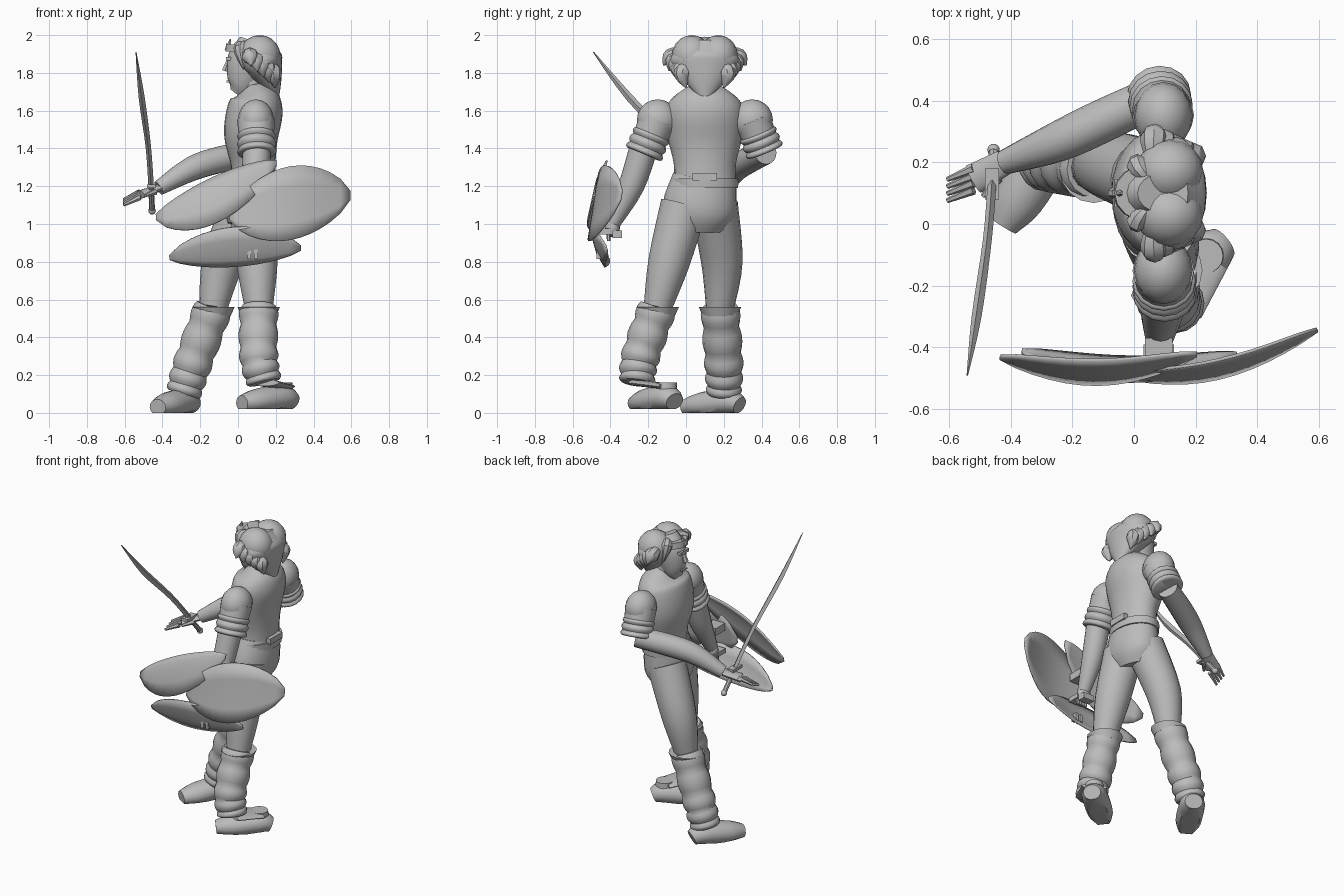
import bpy, bmesh, math
from mathutils import Vector, Matrix

default = bpy.data.objects.get("Cube")
if default:
    bpy.data.objects.remove(default, do_unlink=True)

grey = bpy.data.materials.new("plain_grey")
grey.use_nodes = True
colour = (0.5, 0.5, 0.5, 1)
grey.diffuse_color = colour
grey.node_tree.nodes["Principled BSDF"].inputs["Base Color"].default_value = colour

FORWARD, UP = Vector((1, 0, 0)), Vector((0, 0, 1))
MIDDLE = 0.1  # depth of the body's own centre line
parts = []


def finish(name, bm):
    """Turn a bmesh into a named grey object."""
    bmesh.ops.recalc_face_normals(bm, faces=bm.faces)
    mesh = bpy.data.meshes.new(name)
    bm.to_mesh(mesh)
    bm.free()
    mesh.materials.append(grey)
    obj = bpy.data.objects.new(name, mesh)
    bpy.context.collection.objects.link(obj)
    parts.append(obj)
    return obj


def skin(bm, rows, closed):
    """Join neighbouring rows of points with quads."""
    verts = [[bm.verts.new(point) for point in row] for row in rows]
    count = len(verts[0])
    for low, high in zip(verts, verts[1:]):
        for i in range(count if closed else count - 1):
            j = (i + 1) % count
            bm.faces.new((low[i], low[j], high[j], high[i]))
    return verts


def smooth_path(values, t):
    """Catmull-Rom curve through a list of vectors or numbers."""
    place = t * (len(values) - 1)
    i = min(int(place), len(values) - 2)
    f = place - i
    a, b = values[i], values[i + 1]
    before, after = values[max(i - 1, 0)], values[min(i + 2, len(values) - 1)]
    slope_a, slope_b = (b - before) / 2, (after - a) / 2
    ease = f * f * (3 - 2 * f)
    return (a + (b - a) * ease + slope_a * (f * (1 - f) ** 2) - slope_b * (f * f * (1 - f)))


def tube(name, path, radii, flat=1, up=FORWARD, bands=0, sides=16, floor=0):
    """Rounded limb along a curve; bands add bulging rolls, floor flattens its underside."""
    path = [Vector(p) for p in path]
    steps = bands * 5 if bands else 4 * (len(path) - 1)
    spine = [smooth_path(path, k / steps) for k in range(steps + 1)]
    rows = []
    for k, point in enumerate(spine):
        along = (spine[min(k + 1, steps)] - spine[max(k - 1, 0)]).normalized()
        across = along.cross(up).normalized()
        other = across.cross(along) * flat
        radius = smooth_path(radii, k / steps)
        if bands:
            radius *= 0.93 + 0.12 * math.sin(math.pi * (k % 5) / 5)
        row = []
        for side in range(sides):
            angle = math.tau * side / sides
            corner = point + radius * (across * math.cos(angle) + other * math.sin(angle))
            corner.z = max(corner.z, floor)
            row.append(corner)
        rows.append(row)
    bm = bmesh.new()
    verts = skin(bm, rows, True)
    bm.faces.new(verts[0])
    bm.faces.new(verts[-1])
    return finish(name, bm)


def placed(bm, name, centre, size):
    bm.transform(Matrix.Translation(centre) @ Matrix.Diagonal((*size, 1)))
    return finish(name, bm)


def ball(name, centre, size):
    bm = bmesh.new()
    bmesh.ops.create_uvsphere(bm, u_segments=16, v_segments=10, radius=1)
    return placed(bm, name, centre, size)


def box(name, centre, size):
    bm = bmesh.new()
    bmesh.ops.create_cube(bm, size=1)
    return placed(bm, name, centre, size)


def plate(name, tail, tip, rise, drop, lean):
    """Bowed leaf-shaped shield plate between two blunt ends."""
    tail, tip = Vector(tail), Vector(tip)
    rows = []
    for k in range(13):
        t = 0.01 + 0.98 * k / 12
        width = math.sin(math.pi * t) ** 0.6
        row = []
        for s in (-1, -0.5, 0, 0.5, 1):
            point = tail.lerp(tip, t)
            point.y += lean * s * width - 0.055 * math.sin(math.pi * t)
            point.z += s * width * (rise if s > 0 else drop)
            row.append(point)
        rows.append(row)
    bm = bmesh.new()
    skin(bm, rows, False)
    thick = finish(name, bm).modifiers.new("thickness", "SOLIDIFY")
    thick.thickness = 0.01
    thick.offset = 0


def on_spine(*points):
    """Points given as x and z on the body's centre line."""
    return [Vector((x, MIDDLE, z)) for x, z in points]


# Torso, hips, belt and neck
tube("torso", on_spine((.08, 1.2), (.08, 1.32), (.07, 1.47), (.09, 1.6), (.1, 1.67), (.09, 1.74)),
     (.165, .165, .2, .205, .17, .07), flat=.72, sides=24)
tube("hips", [(.05, .06, .98), (.07, .07, 1.08), (.08, MIDDLE, 1.24)], (.15, .195, .17), flat=.72, sides=24)
tube("belt", on_spine((.08, 1.19), (.08, 1.24)), (.176, .178), flat=.76, sides=24)
box("back_buckle", (.205, MIDDLE, 1.25), (.03, .13, .04))
tube("neck", on_spine((.1, 1.6), (.06, 1.78)), (.07, .06))

# Legs: smooth thighs and rolled gaiters
legs = {
    "left": [Vector(p) for p in ((.08, -.01, 1.1), (.1, -.09, .8), (.11, -.15, .56), (.11, -.24, .3), (.14, -.26, .16))],
    "right": [Vector(p) for p in ((.04, .15, 1.1), (-.08, .19, .8), (-.13, .18, .56), (-.24, .2, .26), (-.29, .2, .1))],
}
for side, (hip, thigh, knee, shin, ankle) in legs.items():
    tube(side + "_thigh", (hip, thigh, knee), (.125, .11, .075))
    tube(side + "_gaiter", (knee, shin, ankle), (.1, .1, .09), bands=5)
    tube(side + "_gaiter_cuff", (knee - UP * .05, knee), (.09, .112))

# Shoes, flat underneath, pointing along their own heading
for side, centre, heading in (("left", (.155, -.165, .02), 38), ("right", (-.335, .14, 0), 58)):
    turn = math.radians(heading)
    toward_toe = -Vector((math.cos(turn), math.sin(turn), 0))
    centre = Vector(centre)
    stations = [centre + toward_toe * reach + UP * height
                for reach, height in ((-.17, .04), (-.1, .06), (.07, .04), (.17, .03))]
    tube(side + "_shoe", stations, (.055, .08, .08, .05), flat=.85, up=UP, floor=centre.z)
    tube(side + "_shoe_opening", (stations[1], stations[1] + UP * .08), (.06, .055))
    if side == "left":
        flap_end = stations[1] + UP * .06
        tube("left_ankle_flap", (legs["left"][-1], flap_end), (.09, .08), flat=.2, up=UP)

# Head and face
tube("head", on_spine((-.01, 1.69), (.02, 1.74), (.05, 1.87), (.08, 1.97)), (.03, .065, .088, .06), flat=1.2)
tube("nose", on_spine((-.05, 1.87), (-.07, 1.81)), (.01, .018), sides=6)
box("brow", (-.048, MIDDLE, 1.875), (.03, .09, .02))
box("mouth", (-.052, MIDDLE, 1.755), (.02, .05, .01))
tube("headband", on_spine((.05, 1.9), (.055, 1.94)), (.095, .095), flat=1.25)
tube("headband_crest", on_spine((-.055, 1.92), (-.04, 1.98)), (.02, .004), sides=6)

# Hair: a tapering mane, two crown lobes and loose locks
tube("hair", on_spine((.21, 1.65), (.165, 1.77), (.125, 1.87), (.115, 1.97)), (.01, .12, .185, .1), flat=.6, sides=20)
for side, sign in (("left", -1), ("right", 1)):
    ball(side + "_crown_lobe", (.115, MIDDLE + sign * .07, 1.89), (.11, .105, .11))
    for n in range(5):
        root = Vector((.06 + n * .03, MIDDLE + sign * .1, 1.91 - n * .015))
        tip = Vector((.07 + n * .032, MIDDLE + sign * (.22 - n * .03), 1.84 - n * .03))
        bend = (root + tip) / 2 + Vector((0, sign * .02, .01))
        tube(f"{side}_lock_{n + 1}", (root, bend, tip), (.02, .045, .003), sides=8)
    fringe = [Vector((x, MIDDLE + sign * out, z)) for x, out, z in ((.06, .04, 1.95), (.01, .09, 1.93), (.03, .11, 1.82))]
    tube(side + "_fringe", fringe, (.01, .035, .003), sides=8)

# Arms: shoulder caps, layered sleeves and bare forearms
left_elbow, right_elbow = Vector((.1, -.225, 1.37)), Vector((.08, .42, 1.38))
for side, elbow, out in (("left", left_elbow, -.15), ("right", right_elbow, .35)):
    shoulder = Vector((.095, out, 1.55))
    ball(side + "_shoulder", shoulder, (.095, .11, .11))
    tube(side + "_upper_arm", (shoulder, elbow), (.1, .085))
    tube(side + "_sleeve", (shoulder.lerp(elbow, .4), elbow), (.098, .1), bands=3)
wrist, left_wrist = Vector((-.42, .2, 1.19)), Vector((.08, -.39, 1))
tube("left_forearm", (left_elbow + UP * .03, (.09, -.29, 1.2), left_wrist), (.075, .068, .04))
tube("right_forearm", (right_elbow, (-.1, .335, 1.34), (-.25, .265, 1.29), wrist), (.065, .07, .065, .04), up=UP)

# Hands: a closed left fist and an open right palm
ball("left_hand", left_wrist - UP * .02, (.045, .04, .05))
palm_end = Vector((-.52, .145, 1.155))
tube("right_palm", (wrist, palm_end), (.042, .05), flat=.45, up=UP)
for n in range(4):
    spread = Vector((0, .023, .01)) * (n - 1.5)
    knuckle = palm_end + spread
    tube(f"right_finger_{n + 1}", (knuckle, knuckle + Vector((-.085, -.035, -.04))), (.016, .008), up=UP, sides=6)
    curl = left_wrist + Vector((n * .02 - .03, -.02, -.04))
    tube(f"left_finger_{n + 1}", (curl, curl - UP * .05), (.012, .009), sides=6)
tube("right_thumb", ((-.44, .15, 1.17), (-.49, .09, 1.15)), (.018, .008), up=UP, sides=6)

# Curved sword
guard, pommel = Vector((-.46, .13, 1.2)), Vector((-.455, .24, 1.07))
tube("sword_blade", (guard, (-.475, -.05, 1.41), (-.51, -.3, 1.67), (-.54, -.49, 1.91)),
     (.018, .018, .02, .003), flat=.8, sides=4)
tube("sword_grip", (pommel, guard), (.016, .014), sides=8)
ball("sword_pommel", pommel, (.02, .02, .02))
box("sword_guard", guard, (.045, .1, .02))

# Shield of three overlapping plates with its fittings
plate("upper_shield_plate", (-.44, -.43, 1.04), (.21, -.42, 1.33), .07, .18, .04)
plate("side_shield_plate", (-.05, -.49, 1.04), (.6, -.34, 1.15), .21, .18, .03)
plate("lower_shield_plate", (-.37, -.41, .82), (.34, -.42, .87), .14, .07, -.04)
box("shield_bracket", (.08, -.365, .945), (.08, .05, .04))
box("shield_handle", (.08, -.43, .96), (.1, .08, .03))
box("shield_arm_strap", (.08, -.42, 1.12), (.09, .1, .05))
for x in (.06, .095):
    box("shield_lug", (x, -.455, .84), (.02, .04, .05))

# Smooth shading with sharp edges kept
bpy.ops.object.select_all(action="DESELECT")
for obj in parts:
    obj.select_set(True)
bpy.context.view_layer.objects.active = parts[0]
bpy.ops.object.shade_smooth_by_angle(angle=math.radians(40))
